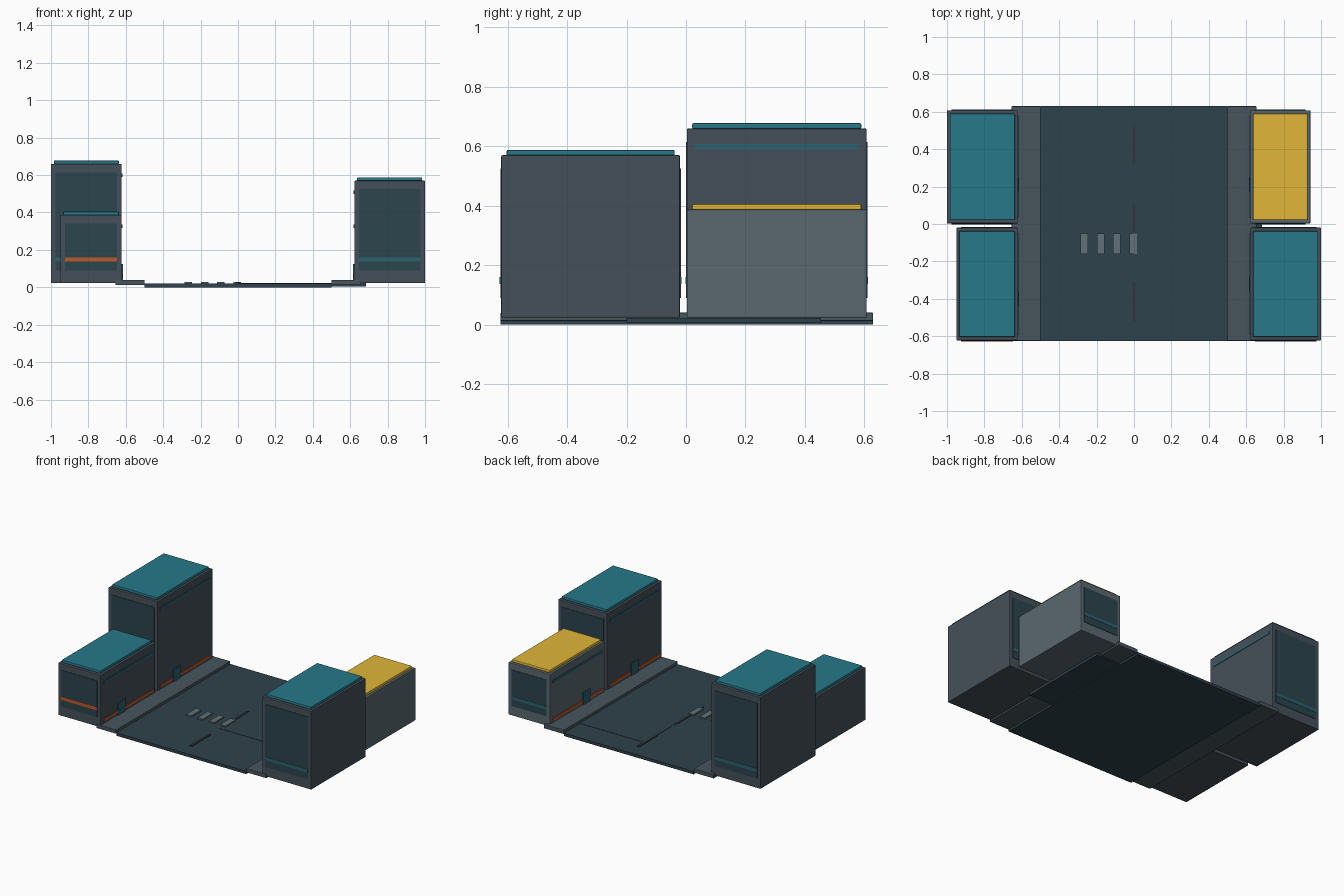
import bpy

if "Cube" in bpy.data.objects:
    bpy.data.objects.remove(bpy.data.objects["Cube"])


def material(name, rgb):
    m = bpy.data.materials.new(name)
    m.diffuse_color = (*rgb, 1)
    m.use_nodes = True
    m.node_tree.nodes["Principled BSDF"].inputs["Base Color"].default_value = m.diffuse_color
    return m


ASPHALT = material("asphalt", (0.028, 0.055, 0.072))
PAVING = material("paving", (0.065, 0.09, 0.11))
WALL = material("wall", (0.06, 0.08, 0.10))
PALE = material("pale_wall", (0.10, 0.14, 0.16))
GLASS = material("dark_glass", (0.024, 0.058, 0.075))
TEAL = material("teal", (0.02, 0.19, 0.25))
TRIM = material("teal_trim", (0.025, 0.12, 0.16))
YELLOW = material("yellow", (0.75, 0.47, 0.04))
ORANGE = material("orange", (0.50, 0.10, 0.025))
PAINT = material("road_paint", (0.12, 0.17, 0.18))
DASH = material("dash_paint", (0.03, 0.04, 0.045))


def box(name, x, y, z, mat, bevel=0):
    """Box spanning the given (min, max) ranges."""
    spans = (x, y, z)
    bpy.ops.mesh.primitive_cube_add(size=1, location=[(a + b) / 2 for a, b in spans])
    ob = bpy.context.object
    ob.name = name
    ob.scale = [abs(b - a) for a, b in spans]
    bpy.ops.object.transform_apply(location=False, rotation=False, scale=True)
    ob.data.materials.append(mat)
    if bevel:
        mod = ob.modifiers.new("bevel", "BEVEL")
        mod.width = bevel
        mod.segments = 2
    return ob


# Street, side street and sidewalks
box("road", (-0.5, 0.5), (-0.625, 0.63), (0, 0.02), ASPHALT)
box("side_road", (0, 0.685), (-0.2, 0.455), (0.005, 0.022), ASPHALT)
for side, s in (("left", -1), ("right", 1)):
    xs = sorted((s * 0.5, s * 0.655))
    box(f"{side}_sidewalk", xs, (-0.625, 0.63), (0.012, 0.04), PAVING, 0.003)

# Road markings
for i, y in enumerate((-0.415, 0.005, 0.425)):
    box(f"centre_dash_{i}", (-0.008, 0.008), (y - 0.105, y + 0.105), (0.018, 0.025), DASH)
for i in range(4):
    x = -0.267 + i * 0.088
    box(f"crosswalk_stripe_{i}", (x - 0.02, x + 0.02), (-0.16, -0.05), (0.018, 0.029), PAINT)


def building(name, s, outer, y0, y1, top, door_y, wall, roof, band):
    inner = 0.622

    def xr(a, b):
        return sorted((s * a, s * b))

    box(f"{name}_body", xr(inner, outer), (y0, y1), (0.023, top), wall, 0.004)
    box(f"{name}_roof", xr(inner + 0.015, outer - 0.015), (y0 + 0.018, y1 - 0.018),
        (top - 0.002, top + 0.018), roof, 0.005)
    # Glazed panel and coloured band on the front and back walls
    for end, y, d in (("front", y0, -1), ("back", y1, 1)):
        box(f"{name}_{end}_panel", xr(inner + 0.025, outer - 0.025),
            sorted((y - d * 0.004, y + d * 0.003)), (0.09, top - 0.045), GLASS)
        box(f"{name}_{end}_band", xr(inner + 0.025, outer - 0.025),
            sorted((y - d * 0.004, y + d * 0.005)), (0.137, 0.16), band)
    # Street-side trims and door
    box(f"{name}_upper_trim", xr(inner - 0.004, inner + 0.004), (y0 + 0.028, y1 - 0.028),
        (top - 0.07, top - 0.052), TRIM)
    box(f"{name}_lower_trim", xr(inner - 0.004, inner + 0.004), (y0 + 0.028, y1 - 0.028),
        (0.052, 0.072), ORANGE)
    box(f"{name}_door", xr(inner - 0.007, inner + 0.004), (door_y - 0.04, door_y + 0.04),
        (0.038, 0.125), TRIM)


building("back_left_building", -1, 1.0, 0.003, 0.608, 0.66, 0.21, WALL, TEAL, TRIM)
building("front_left_building", -1, 0.95, -0.622, -0.02, 0.387, -0.4, WALL, TEAL, ORANGE)
building("back_right_building", 1, 0.943, 0.003, 0.608, 0.387, 0.21, PALE, YELLOW, TRIM)
building("front_right_building", 1, 1.0, -0.622, -0.02, 0.57, -0.32, WALL, TEAL, TRIM)
